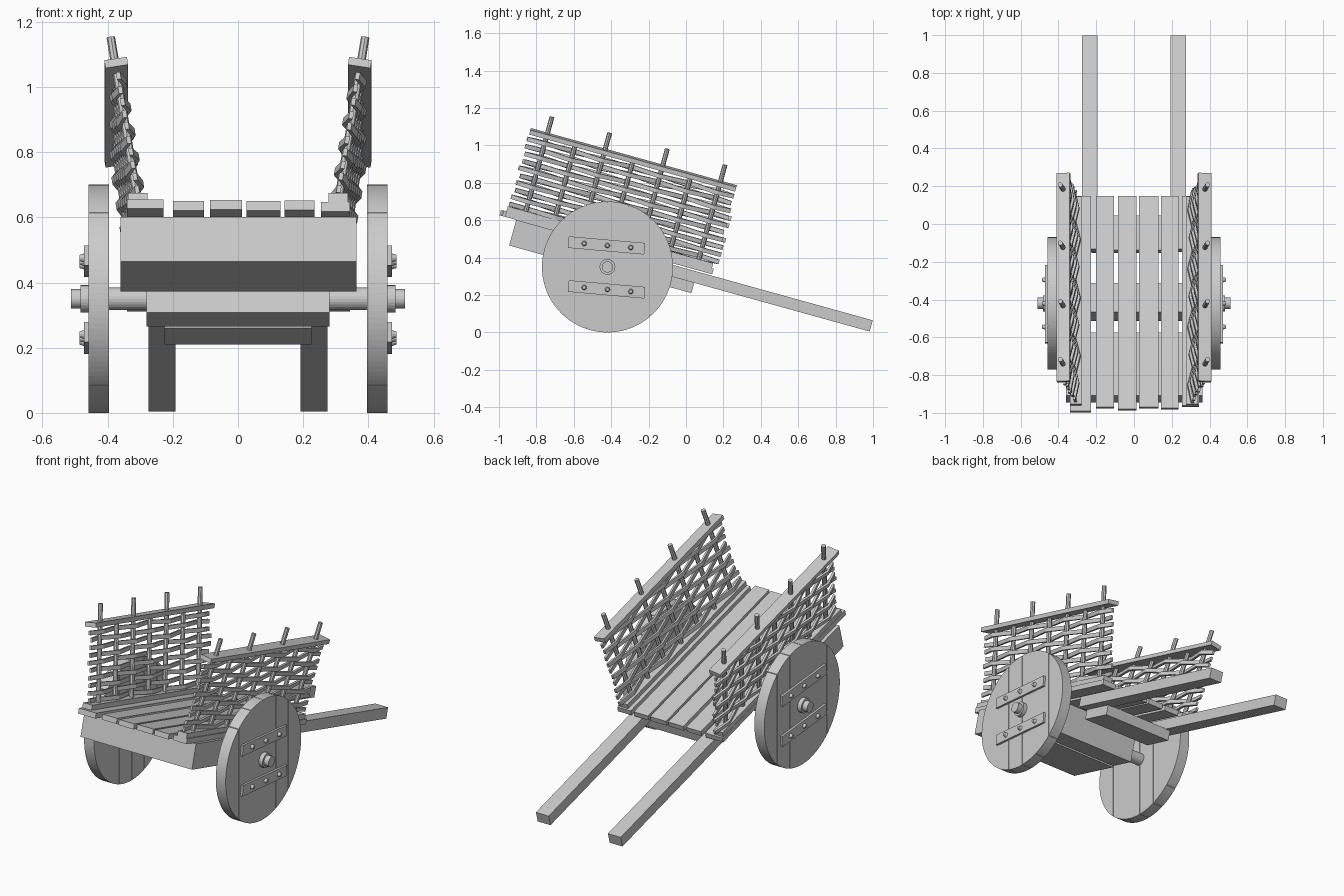
import bpy, bmesh, math, random
from mathutils import Matrix, Vector

random.seed(4)
if "Cube" in bpy.data.objects:
    bpy.data.objects.remove(bpy.data.objects["Cube"])

wood = bpy.data.materials.new("plain_grey_wood")
wood.use_nodes = True
GREY = (0.6, 0.6, 0.6, 1)
wood.diffuse_color = GREY
wood.node_tree.nodes["Principled BSDF"].inputs["Base Color"].default_value = GREY

# Cart body frame: tilted about the axle so the shafts rest on the ground
AXLE = Matrix.Translation((0, -0.42, 0.35))
BODY = AXLE @ Matrix.Rotation(math.radians(-15.5), 4, 'X')


def finish(name, bm, frame):
    bmesh.ops.recalc_face_normals(bm, faces=bm.faces)
    mesh = bpy.data.meshes.new(name)
    bm.to_mesh(mesh)
    bm.free()
    mesh.materials.append(wood)
    obj = bpy.data.objects.new(name, mesh)
    bpy.context.collection.objects.link(obj)
    obj.matrix_world = frame
    return obj


def box(name, xs, ys, zs, frame=BODY):
    bm = bmesh.new()
    bmesh.ops.create_cube(bm, size=1)
    for v in bm.verts:
        v.co = [(a + b) / 2 + c * (b - a) for c, (a, b) in zip(v.co, (xs, ys, zs))]
    return finish(name, bm, frame)


def rod(name, start, end, r, frame, sides=8, r_end=None):
    start, end = Vector(start), Vector(end)
    axis = end - start
    bm = bmesh.new()
    place = Matrix.Translation((start + end) / 2) @ axis.to_track_quat('Z', 'Y').to_matrix().to_4x4()
    bmesh.ops.create_cone(bm, cap_ends=True, segments=sides, radius1=r,
                          radius2=r_end or r, depth=axis.length, matrix=place)
    return finish(name, bm, frame)


def sweep(name, path, thick, tall, frame):
    """Rectangular strip following a path."""
    bm = bmesh.new()
    rings = [[bm.verts.new((x + a * thick / 2, y, z + b * tall / 2))
              for a, b in ((-1, -1), (1, -1), (1, 1), (-1, 1))] for x, y, z in path]
    for p, q in zip(rings, rings[1:]):
        for i in range(4):
            j = (i + 1) % 4
            bm.faces.new((p[i], p[j], q[j], q[i]))
    bm.faces.new(rings[0])
    bm.faces.new(rings[-1])
    return finish(name, bm, frame)


def wheel_plank(name, x0, x1, y0, y1, radius):
    """Slice of a disc between two vertical cuts."""
    steps = 16
    a0, a1 = math.acos(y0 / radius), math.acos(y1 / radius)
    angles = [a0 + (a1 - a0) * i / steps for i in range(steps + 1)]
    outline = [(radius * math.cos(a), radius * math.sin(a)) for a in angles]
    outline += [(y, -z) for y, z in reversed(outline) if abs(z) > 0.001]
    bm = bmesh.new()
    face = bm.faces.new([bm.verts.new((x0, y, z)) for y, z in outline])
    new = bmesh.ops.extrude_face_region(bm, geom=[face])["geom"]
    bmesh.ops.translate(bm, vec=(x1 - x0, 0, 0),
                        verts=[g for g in new if isinstance(g, bmesh.types.BMVert)])
    return finish(name, bm, AXLE)


# Deck planks
PLANKS = [(-0.34, -0.228, -0.63), (-0.2, -0.105, -0.61), (-0.086, 0.013, -0.62),
          (0.026, 0.13, -0.61), (0.143, 0.235, -0.615), (0.255, 0.343, -0.6)]
for i, (a, b, back) in enumerate(PLANKS):
    box(f"deck_plank_{i + 1}", (a, b), (back, 0.55), (0.112, 0.142))

# Beams under the deck
box("front_block", (-0.36, 0.363), (-0.537, -0.19), (-0.03, 0.112))
box("axle_beam", (-0.28, 0.28), (-0.08, 0.08), (-0.066, 0.112))
box("rear_crossbeam", (-0.225, 0.225), (0.28, 0.47), (-0.015, 0.045))
rod("axle", (-0.512, 0, 0), (0.512, 0, 0), 0.03, AXLE, 24)

TILT = Matrix.Rotation(math.radians(-5), 4, 'X')
LEAN = math.radians(9)
STAKES = [-0.5 + 0.16 * i for i in range(7)]

for s, side in ((1, "left"), (-1, "right")):
    # Shaft
    box(f"{side}_shaft", sorted((s * 0.192, s * 0.275)), (0.27, 1.443), (0.042, 0.104))

    # Plank wheel with a recessed core behind the seams
    rod(f"{side}_wheel_core", (s * 0.4, 0, 0), (s * 0.455, 0, 0), 0.345, AXLE, 64)
    cuts = [-0.35, -0.23, -0.115, 0, 0.115, 0.23, 0.35]
    for i, (a, b) in enumerate(zip(cuts, cuts[1:])):
        lo = a if i == 0 else a + 0.0015
        hi = b if i == 5 else b - 0.0015
        wheel_plank(f"{side}_wheel_plank_{i + 1}", s * 0.395, s * 0.459, lo, hi, 0.35)
    rod(f"{side}_axle_sleeve", (s * 0.27, 0, 0), (s * 0.4, 0, 0), 0.035, AXLE, 24)
    rod(f"{side}_hub", (s * 0.45, 0, 0), (s * 0.483, 0, 0), 0.042, AXLE, 24)

    # Wheel battens with bolts
    for z, level in ((0.115, "upper"), (-0.12, "lower")):
        frame = AXLE @ Matrix.Translation((0, -0.005, z)) @ TILT
        box(f"{side}_{level}_batten", sorted((s * 0.45, s * 0.472)), (-0.205, 0.205),
            (-0.031, 0.031), frame)
        for i, y in enumerate((-0.12, 0.005, 0.13)):
            rod(f"{side}_{level}_bolt_{i + 1}", (s * 0.465, y, 0), (s * 0.487, y, 0),
                0.016, frame, 12, 0.009)

    # Leaning wicker wall
    box(f"{side}_wall_base", sorted((s * 0.278, s * 0.338)), (-0.6, 0.54), (0.142, 0.17))
    wall = BODY @ Matrix.Translation((s * 0.305, 0, 0.155)) @ Matrix.Rotation(s * LEAN, 4, 'Y')
    box(f"{side}_top_rail", (-0.035, 0.035), (-0.593, 0.55), (0.426, 0.451), wall)
    for i, y in enumerate(STAKES):
        top = 0.435 if i % 2 else 0.545
        rod(f"{side}_stake_{i + 1}", (0, y, -0.01), (0, y, top), 0.013, wall)
    for row in range(10):
        z = 0.03 + 0.0405 * row
        path = [(0, -0.59 + random.uniform(-0.012, 0.012), z)]
        for i, y in enumerate(STAKES):
            off = 0.02 if (i + row) % 2 else -0.02
            path.append((off, y, z + random.uniform(-0.004, 0.004)))
        path.append((0, 0.56 + random.uniform(-0.015, 0.015), z))
        sweep(f"{side}_woven_strip_{row + 1}", path, 0.013, 0.023, wall)
